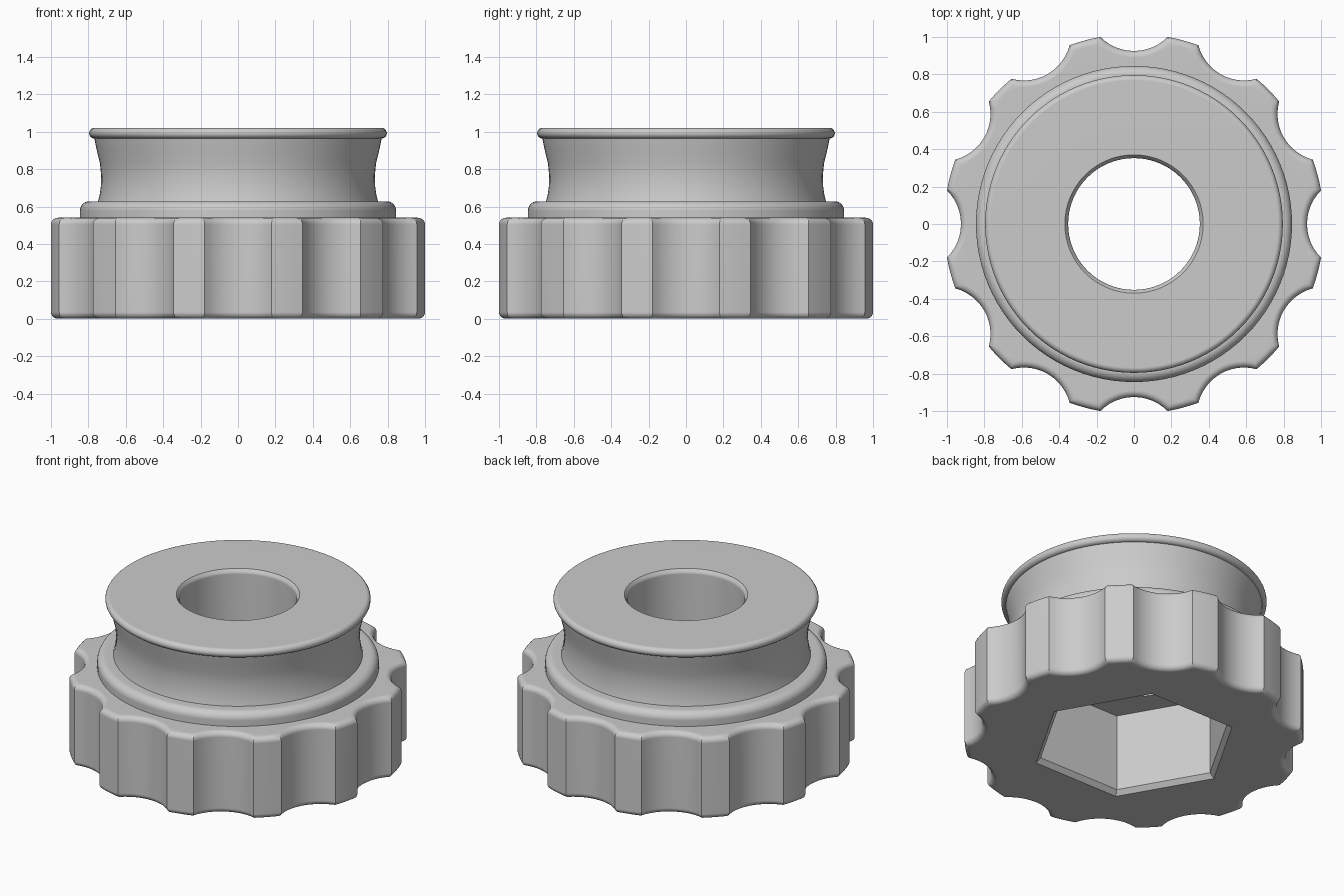
import bpy, bmesh, math
from math import sin, cos, pi, radians

cube = bpy.data.objects.get("Cube")
if cube:
    bpy.data.objects.remove(cube, do_unlink=True)

grey = bpy.data.materials.new("plain grey")
grey.use_nodes = True
colour = (0.6, 0.6, 0.6, 1)
grey.diffuse_color = colour
grey.node_tree.nodes["Principled BSDF"].inputs["Base Color"].default_value = colour

LOBES = 12
OUTER = 1.016        # radius over the lobes
FLUTE_AT = 1.178     # distance of the flute axes from the centre
FLUTE_R = 0.253
BODY_TOP = 0.54
ROUND = 0.035


def circle(r, n):
    return [(r * cos(2 * pi * i / n), r * sin(2 * pi * i / n)) for i in range(n)]


def fluted_outline(inset):
    """Grip cross-section, offset inward by inset."""
    big, small = OUTER - inset, FLUTE_R + inset
    edge = math.acos((FLUTE_AT**2 + big**2 - small**2) / (2 * FLUTE_AT * big))
    sweep = math.asin(big * sin(edge) / small)
    step = 2 * pi / LOBES
    points = []
    for k in range(LOBES):
        mid = k * step
        for i in range(13):                      # hollow flute
            a = sweep * (i / 6 - 1)
            x, y = FLUTE_AT - small * cos(a), small * sin(a)
            points.append((x * cos(mid) - y * sin(mid), x * sin(mid) + y * cos(mid)))
        for i in range(1, 4):                    # lobe face
            a = mid + edge + (step - 2 * edge) * i / 4
            points.append((big * cos(a), big * sin(a)))
    return points


def ring(bm, outline, z):
    return [bm.verts.new((x, y, z)) for x, y in outline]


def skin(bm, rings):
    for low, high in zip(rings, rings[1:]):
        for i in range(len(low)):
            j = (i + 1) % len(low)
            bm.faces.new((low[i], low[j], high[j], high[i]))


def fill_between(bm, a, b):
    edges = []
    for loop in (a, b):
        for i in range(len(loop)):
            pair = (loop[i], loop[(i + 1) % len(loop)])
            edges.append(bm.edges.get(pair) or bm.edges.new(pair))
    bmesh.ops.triangle_fill(bm, edges=edges, use_beauty=True, normal=(0, 0, 1))


def finish(bm, name):
    bmesh.ops.recalc_face_normals(bm, faces=bm.faces)
    mesh = bpy.data.meshes.new(name)
    bm.to_mesh(mesh)
    bm.free()
    mesh.materials.append(grey)
    obj = bpy.data.objects.new(name, mesh)
    bpy.context.collection.objects.link(obj)
    bpy.ops.object.select_all(action='DESELECT')
    obj.select_set(True)
    bpy.context.view_layer.objects.active = obj
    bpy.ops.object.shade_smooth_by_angle(angle=radians(30))
    weighted = obj.modifiers.new("even shading", 'WEIGHTED_NORMAL')
    weighted.keep_sharp = True
    return obj


def arc(r, z, radius, start, end, n=8):
    """Profile arc around (r, z), angles in degrees."""
    angles = [radians(start + (end - start) * i / n) for i in range(n + 1)]
    return [(r + radius * cos(a), z + radius * sin(a)) for a in angles]


# Fluted grip with rounded rims and a chamfered hexagonal socket
bm = bmesh.new()
steps = [radians(90 * i / 5) for i in range(6)]
levels = [(ROUND * (1 - sin(a)), ROUND * (1 - cos(a))) for a in steps]
levels += [(inset, BODY_TOP - z) for inset, z in reversed(levels)]
grip = [ring(bm, fluted_outline(inset), z) for inset, z in levels]
skin(bm, grip)
socket = [ring(bm, circle(r, 6), z)
          for r, z in ((0.625, 0), (0.595, 0.03), (0.595, BODY_TOP))]
skin(bm, socket)
fill_between(bm, grip[0], socket[0])
fill_between(bm, grip[-1], socket[-1])
finish(bm, "fluted_grip")

# Turned collar, waisted neck and rim, bored through the middle
profile = [(0.352, BODY_TOP), (0.352, 0.99)]
profile += [(0.357, 1.005), (0.37, 1.02)]
profile += arc(0.768, 0.992, 0.028, 90, -90, 10)             # rounded rim
neck = [(0.768, 0.964), (0.755, 0.9), (0.738, 0.83), (0.732, 0.77),
        (0.733, 0.71), (0.74, 0.66), (0.748, 0.628)]
profile += neck[1:]
profile += arc(0.795, 0.578, 0.05, 90, 0)                    # collar shoulder
profile += [(0.845, BODY_TOP)]
bm = bmesh.new()
rings = [ring(bm, circle(r, 96), z) for r, z in profile]
skin(bm, rings + rings[:1])
finish(bm, "collar_and_neck")
